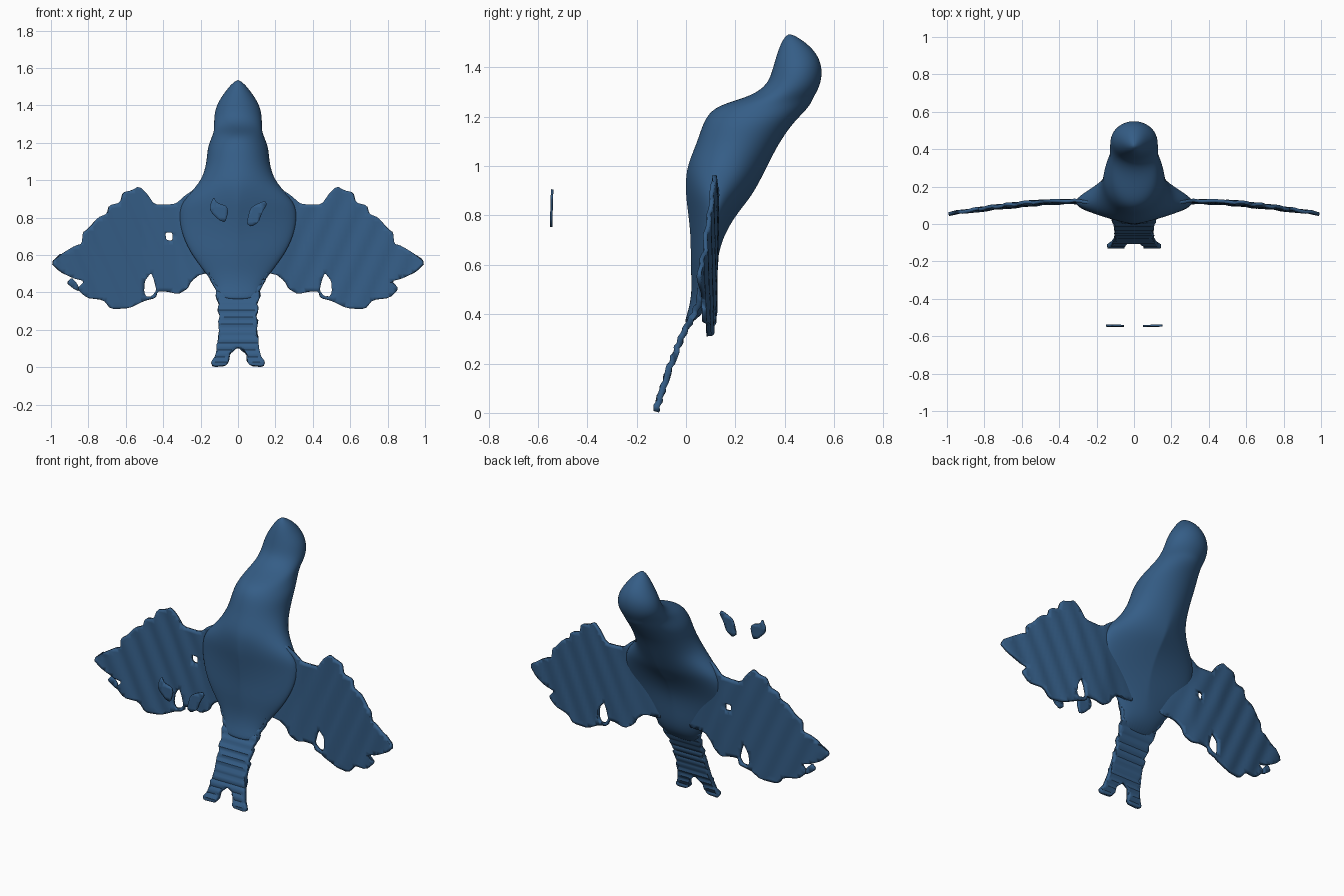
import bpy, math
from mathutils import Vector
from mathutils.geometry import delaunay_2d_cdt

if "Cube" in bpy.data.objects:
    bpy.data.objects.remove(bpy.data.objects["Cube"])

blue = bpy.data.materials.new("blue")
blue.diffuse_color = (0.035, 0.11, 0.24, 1)
blue.use_nodes = True
blue.node_tree.nodes["Principled BSDF"].inputs["Base Color"].default_value = blue.diffuse_color


def make(name, verts, faces):
    me = bpy.data.meshes.new(name)
    me.from_pydata(verts, [], faces)
    me.materials.append(blue)
    ob = bpy.data.objects.new(name, me)
    bpy.context.collection.objects.link(ob)
    for p in me.polygons:
        p.use_smooth = True
    return ob


def lerp(table, t):
    for (a, u), (b, v) in zip(table, table[1:]):
        if t <= b:
            return u + (v - u) * max(0, (t - a) / (b - a))
    return table[-1][1]


def rounded(pts):
    out = []
    for (a, b), (c, d) in zip(pts, pts[1:] + pts[:1]):
        out += [(a * .82 + c * .18, b * .82 + d * .18), (a * .18 + c * .82, b * .18 + d * .82)]
    return out


def inside(p, loop):
    hit = False
    for (a, b), (c, d) in zip(loop, loop[1:] + loop[:1]):
        if (b > p[1]) != (d > p[1]) and p[0] < a + (p[1] - b) * (c - a) / (d - b):
            hit = not hit
    return hit


def sheet(name, outline, depth, thick, holes=(), step=0.025):
    """Thin curved plate: outline in x/z, bent to y = depth(x, z)."""
    loops = [rounded(l) for l in (outline, *holes)]
    pts, edges = [], []
    for l in loops:
        n = len(pts)
        pts += [Vector(p) for p in l]
        edges += [(n + i, n + (i + 1) % len(l)) for i in range(len(l))]
    within = lambda p: inside(p, loops[0]) and not any(inside(p, h) for h in loops[1:])
    for i in range(-40, 41):
        for j in range(0, 41):
            p = (i * step + 0.0031, j * step + 0.0017)
            if within(p):
                pts.append(Vector(p))
    vs, _, fs, *_ = delaunay_2d_cdt(pts, edges, [], 0, 1e-5)
    fs = [f for f in fs if within(sum((vs[i] for i in f), Vector((0, 0))) / len(f))]
    ob = make(name, [(v.x, depth(v.x, v.y), v.y) for v in vs], fs)
    m = ob.modifiers.new("thickness", 'SOLIDIFY')
    m.thickness, m.offset = thick, 0
    bpy.context.view_layer.objects.active = ob
    ob.select_set(True)
    bpy.ops.object.shade_smooth_by_angle(angle=math.radians(40))
    ob.select_set(False)
    return ob


# Body: z, front y, back y, half width, widest y (None = middle), side flare
sections = [
    (1.535, .412, .428, .006, None, 1), (1.51, .39, .475, .04, None, 1),
    (1.46, .37, .53, .078, None, 1), (1.40, .353, .553, .117, None, 1),
    (1.34, .335, .548, .128, None, 1), (1.30, .29, .53, .128, None, 1),
    (1.275, .23, .515, .128, None, 1), (1.25, .145, .505, .133, None, 1),
    (1.22, .095, .48, .145, None, 1), (1.17, .067, .43, .165, None, 1),
    (1.09, .042, .375, .168, None, 1), (1.0, .003, .33, .195, .14, 1.15),
    (.93, -.002, .295, .26, .12, 1.6), (.87, 0, .26, .31, .12, 2),
    (.80, .01, .20, .32, .12, 2.1), (.70, .02, .143, .30, .10, 2),
    (.60, .018, .125, .25, .08, 1.7), (.50, .025, .115, .17, .07, 1.2),
    (.42, .012, .088, .115, .05, 1), (.36, -.01, .02, .10, None, 1)]
N = 32
verts, faces = [], []
for z, yf, yb, w, yc, p in sections:
    yc = (yf + yb) / 2 if yc is None else yc
    for k in range(N):
        c, s = math.cos(2 * math.pi * k / N), math.sin(2 * math.pi * k / N)
        verts.append((math.copysign(w * abs(c) ** p, c), yc + s * ((yb - yc) if s > 0 else (yc - yf)), z))
for r in range(len(sections) - 1):
    for k in range(N):
        a, b = r * N + k, r * N + (k + 1) % N
        faces.append((a, a + N, b + N, b))
faces += [tuple(range(N)), tuple(reversed(range(len(verts) - N, len(verts))))]
body = make("body", verts, faces)
body.modifiers.new("smooth", 'SUBSURF').levels = 2
body.modifiers["smooth"].render_levels = 2

# Wings: ragged feathered sheets with faint diagonal ripples
wing = [(.08, .98), (.2, .97), (.28, .92), (.33, .875), (.37, .87), (.45, .87), (.49, .93),
        (.53, .967), (.57, .945), (.615, .935), (.63, .88), (.69, .865), (.70, .82), (.75, .80),
        (.80, .74), (.83, .72), (.835, .66), (.87, .65), (.93, .615), (1.0, .56), (.95, .51),
        (.88, .475), (.82, .46), (.86, .42), (.81, .37), (.72, .36), (.68, .31), (.58, .315),
        (.50, .355), (.44, .37), (.43, .405), (.38, .405), (.32, .39), (.27, .42), (.25, .46),
        (.20, .50), (.08, .50)]
slot = [(.505, .40), (.50, .46), (.465, .505), (.45, .47), (.435, .41), (.46, .38), (.49, .375)]
bend = [(0, .09), (.2, .105), (.32, .12), (.5, .115), (.75, .09), (1, .055)]


def wing_y(x, z):
    x = abs(x)
    return lerp(bend, x) + .02 * (z - .62) + .004 * math.sin(48 * (x - .45 * z)) * min(1, x * 2)


for side, name in ((1, "right"), (-1, "left")):
    flip = lambda l: [(side * x, z) for x, z in l]
    holes = [flip(slot)]
    if side < 0:
        holes.append([(-.39, .72), (-.35, .72), (-.35, .675), (-.385, .68)])
    sheet(name + "_wing", flip(wing), wing_y, .018, holes)

# Loose feather scrap by the wing tip
sheet("feather_scrap", [(-.915, .45), (-.89, .48), (-.855, .44), (-.85, .405), (-.88, .42)], wing_y, .012)

# Forked tail, with horizontal ridges
half = [(.045, .075), (.05, .03), (.065, .008), (.135, .004), (.145, .025), (.125, .05), (.11, .11),
        (.10, .20), (.105, .25), (.095, .27), (.11, .31), (.10, .34), (.12, .38), (.115, .41),
        (.14, .45), (.16, .51), (.10, .55)]
tail = [(0, .11)] + half + [(-x, z) for x, z in reversed(half)]
slope = [(0, -.125), (.18, -.068), (.32, -.012), (.38, .022), (.45, .055), (.55, .07)]
sheet("tail", tail, lambda x, z: lerp(slope, z) + .004 * math.sin(z * 160), .024, step=.0125)

# Two small flakes floating in front
flakes = [[(.045, .77), (.065, .85), (.10, .872), (.145, .89), (.155, .87), (.13, .83), (.11, .775), (.07, .75)],
          [(-.152, .86), (-.13, .912), (-.115, .88), (-.06, .862), (-.052, .83), (-.068, .775), (-.10, .785), (-.145, .83)]]
for name, f in zip(("right_flake", "left_flake"), flakes):
    sheet(name, f, lambda x, z: -.545 + .03 * (z - .82), .01)
